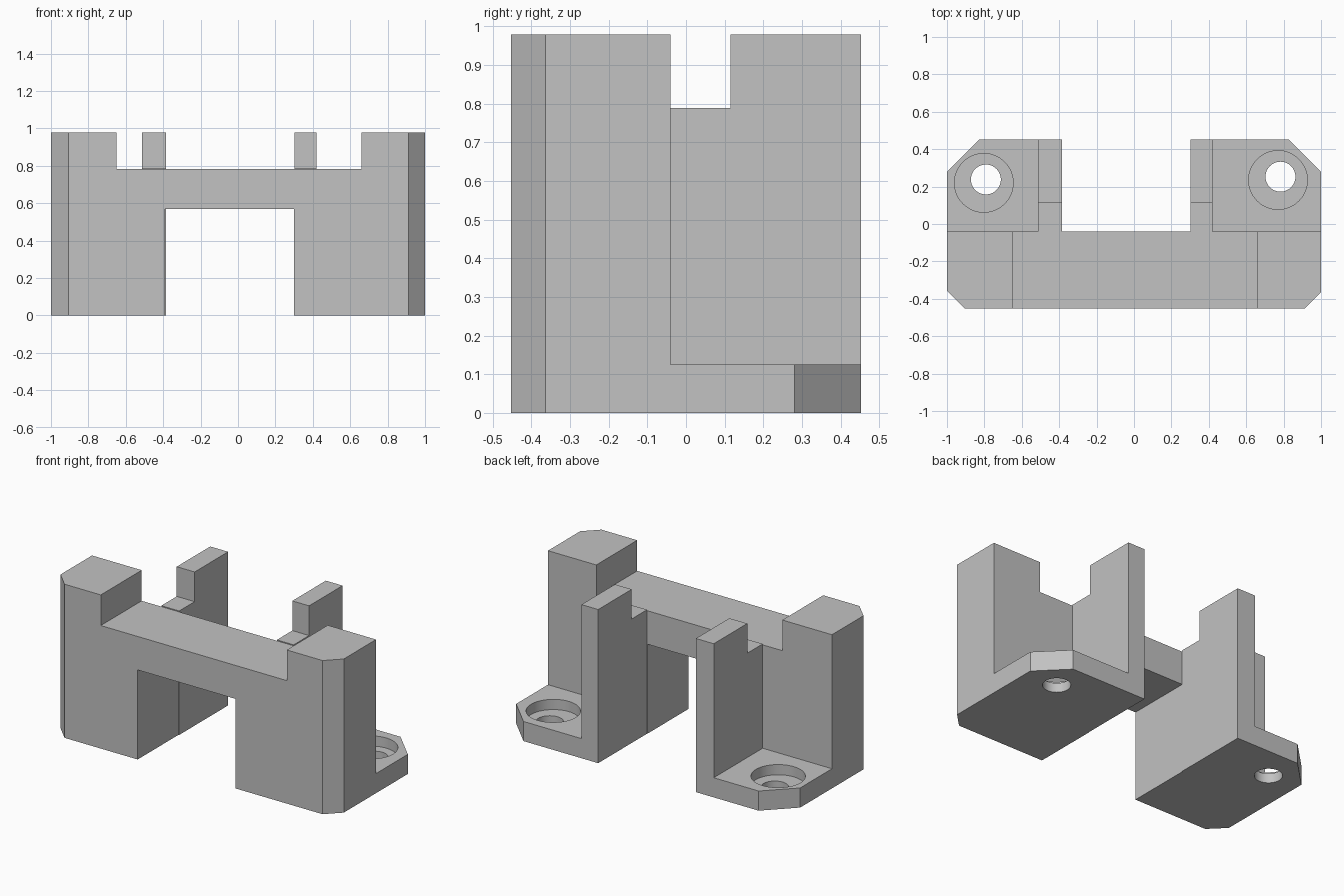
import bpy
import bmesh
from math import radians
from mathutils import Vector

if "Cube" in bpy.data.objects:
    bpy.data.objects.remove(bpy.data.objects["Cube"], do_unlink=True)

grey = bpy.data.materials.new("plain grey")
grey.use_nodes = True
grey.diffuse_color = (0.54, 0.54, 0.54, 1)
grey.node_tree.nodes["Principled BSDF"].inputs["Base Color"].default_value = grey.diffuse_color


def extrude(name, points, direction, chamfers=()):
    """Extrude a closed outline; chamfers are (x, y, size) for vertical edges."""
    bm = bmesh.new()
    face = bm.faces.new([bm.verts.new(p) for p in points])
    result = bmesh.ops.extrude_face_region(bm, geom=[face])
    moved = [v for v in result["geom"] if isinstance(v, bmesh.types.BMVert)]
    bmesh.ops.translate(bm, verts=moved, vec=Vector(direction))
    for x, y, size in chamfers:
        edges = [e for e in bm.edges
                 if all(abs(v.co.x - x) + abs(v.co.y - y) < 1e-4 for v in e.verts)]
        bmesh.ops.bevel(bm, geom=edges, offset=size, segments=1, affect='EDGES')
    bmesh.ops.recalc_face_normals(bm, faces=bm.faces)
    mesh = bpy.data.meshes.new(name)
    bm.to_mesh(mesh)
    bm.free()
    mesh.materials.append(grey)
    obj = bpy.data.objects.new(name, mesh)
    bpy.context.collection.objects.link(obj)
    return obj


def bore(target, x, y, radius, bottom, top):
    """Cut a round vertical hole into the target."""
    bpy.ops.mesh.primitive_cylinder_add(vertices=64, radius=radius, depth=top - bottom,
                                        location=(x, y, (top + bottom) / 2))
    cutter = bpy.context.object
    cutter.name = "hole_cutter"
    cutter.hide_render = True
    cutter.data.materials.append(grey)
    mod = target.modifiers.new("hole", 'BOOLEAN')
    mod.object = cutter
    mod.operation = 'DIFFERENCE'
    mod.solver = 'EXACT'
    bpy.ops.object.select_all(action='DESELECT')
    target.select_set(True)
    bpy.context.view_layer.objects.active = target
    bpy.ops.object.modifier_apply(modifier=mod.name)
    bpy.data.objects.remove(cutter, do_unlink=True)


FRONT, MID, BACK = -0.452, -0.04, 0.452
TOP, LEDGE, ARCH, FOOT = 0.978, 0.783, 0.57, 0.125

# Front wall: two tall towers joined by a low bridge over an opening
outline = [(-1, 0), (-0.39, 0), (-0.39, ARCH), (0.3, ARCH), (0.3, 0), (1, 0),
           (1, TOP), (0.66, TOP), (0.66, LEDGE), (-0.65, LEDGE), (-0.65, TOP), (-1, TOP)]
extrude("front_wall", [(x, FRONT, z) for x, z in outline], (0, MID - FRONT, 0),
        [(-1, FRONT, 0.095), (1, FRONT, 0.088)])

# Rear side walls with a notch, and drilled feet outside them
sides = [("right", -1, -0.386, -0.512, (-0.803, 0.22), (-0.792, 0.238)),
         ("left", 1, 0.302, 0.42, (0.77, 0.235), (0.783, 0.253))]
for name, outer, inner, middle, sink, hole in sides:
    profile = [(MID, 0), (BACK, 0), (BACK, TOP), (0.115, TOP), (0.115, 0.789), (MID, 0.789)]
    extrude(name + "_rear_wall", [(inner, y, z) for y, z in profile], (middle - inner, 0, 0))

    corners = [(middle, MID), (outer, MID), (outer, BACK), (middle, BACK)]
    foot = extrude(name + "_foot", [(x, y, 0) for x, y in corners], (0, 0, FOOT),
                   [(outer, BACK, 0.172)])
    bore(foot, *sink, 0.157, 0.06, 0.3)
    bore(foot, *hole, 0.08, -0.1, 0.2)
    bpy.ops.object.shade_smooth_by_angle(angle=radians(30))
